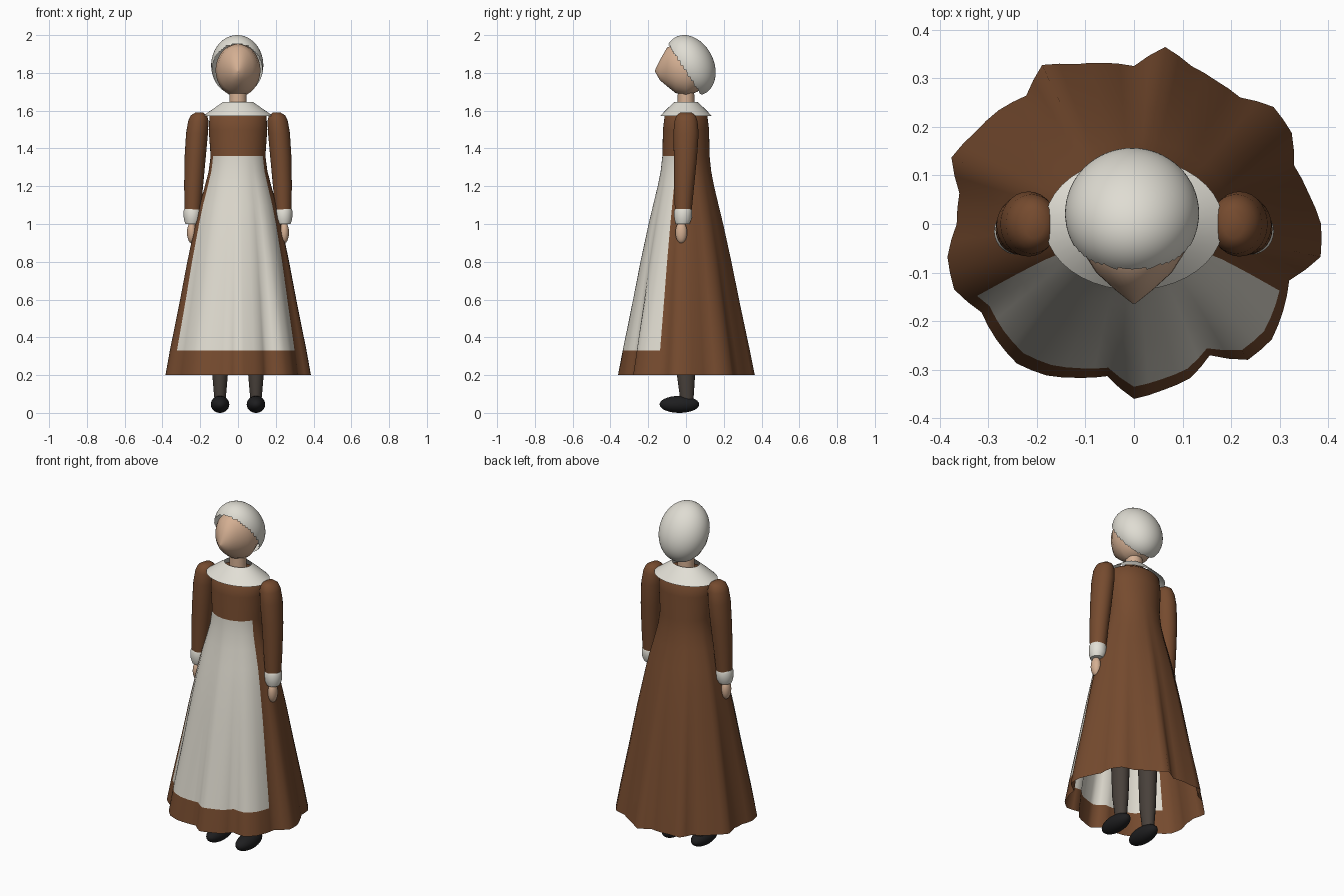
import bpy, bmesh, math
from math import sin, cos, radians, pi

if "Cube" in bpy.data.objects:
    bpy.data.objects.remove(bpy.data.objects["Cube"], do_unlink=True)


def material(name, r, g, b):
    m = bpy.data.materials.new(name)
    m.use_nodes = True
    m.diffuse_color = (r, g, b, 1)
    m.node_tree.nodes["Principled BSDF"].inputs["Base Color"].default_value = (r, g, b, 1)
    return m


brown = material("brown_cloth", 0.18, 0.07, 0.028)
linen = material("apron_linen", 0.73, 0.70, 0.62)
white = material("white_linen", 0.76, 0.74, 0.67)
grey_hair = material("grey_hair", 0.74, 0.72, 0.65)
skin = material("skin", 0.66, 0.43, 0.29)
stocking = material("dark_stocking", 0.065, 0.052, 0.043)
leather = material("black_leather", 0.013, 0.013, 0.014)


def finish(name, bm, mats, angle=60):
    bmesh.ops.recalc_face_normals(bm, faces=bm.faces[:])
    mesh = bpy.data.meshes.new(name)
    bm.to_mesh(mesh)
    bm.free()
    for m in mats:
        mesh.materials.append(m)
    ob = bpy.data.objects.new(name, mesh)
    bpy.context.collection.objects.link(ob)
    bpy.ops.object.select_all(action="DESELECT")
    ob.select_set(True)
    bpy.context.view_layer.objects.active = ob
    bpy.ops.object.shade_smooth_by_angle(angle=radians(angle))
    return ob


def loft(rows, cap_start=False, cap_end=False):
    """Bridge closed rows of points into a skin."""
    bm = bmesh.new()
    loops = [[bm.verts.new(p) for p in row] for row in rows]
    n = len(loops[0])
    for a, b in zip(loops, loops[1:]):
        for i in range(n):
            j = (i + 1) % n
            bm.faces.new((a[i], a[j], b[j], b[i]))
    if cap_start:
        bm.faces.new(loops[0])
    if cap_end:
        bm.faces.new(loops[-1])
    return bm


def oval(x, y, z, rx, ry, n=28):
    return [(x + rx * sin(2 * pi * i / n), y - ry * cos(2 * pi * i / n), z) for i in range(n)]


def ellipsoid(name, centre, radii, mat):
    bm = bmesh.new()
    bmesh.ops.create_uvsphere(bm, u_segments=24, v_segments=14, radius=1)
    for v in bm.verts:
        v.co = [c + r * k for c, r, k in zip(centre, radii, v.co)]
    return finish(name, bm, [mat])


# Gown: hem radius every 10 degrees, starting at the front and turning to +x
HEM = [.36, .347, .338, .312, .365, .37, .355, .34, .39, .385, .365, .351,
       .375, .375, .34, .34, .346, .37, .325, .337, .35, .378, .345, .364,
       .378, .40, .365, .365, .39, .394, .363, .37, .375, .36, .337, .318]
STEPS = 72
# height, half width, half depth
GOWN = [(1.61, .05, .05), (1.605, .11, .085), (1.58, .15, .112), (1.5, .155, .122),
        (1.36, .145, .125), (1.28, .155, .134), (1.2, .175, .15), (1.1, .202, .174),
        (1.0, .224, .198), (.8, .262, .241), (.6, .295, .28), (.33, .341, .335), (.2, .36, .36)]
rows = []
for z, rx, ry in GOWN:
    w = min(1, max(0, (1.36 - z) / 1.16))
    row = []
    for i in range(STEPS):
        a = 2 * pi * i / STEPS
        k, f = divmod(i, 2)
        p, q = HEM[k], HEM[(k + 1) % 36]
        hem = p if not f else (p + q) / 2
        s = 1 + w * (hem / .36 - 1)
        row.append((rx * s * sin(a), -ry * s * cos(a), z))
    rows.append(row)
bm = loft(rows)
# Apron: the front of the skirt between waist and hem border
bm.faces.ensure_lookup_table()
for idx, f in enumerate(bm.faces):
    ring, seg = divmod(idx, STEPS)
    top, low = GOWN[ring][0], GOWN[ring + 1][0]
    if top <= 1.36 and low >= .33 and (seg < 13 or seg >= STEPS - 13):
        f.material_index = 1
finish("gown_with_apron", bm, [brown, linen])

# Collar and neck
finish("collar", loft([oval(0, 0, 1.647, .078, .06, 40), oval(0, 0, 1.612, .128, .098, 40),
                       oval(0, 0, 1.573, .184, .136, 40)]), [white])
finish("neck", loft([oval(0, 0, 1.58, .047, .045), oval(0, 0, 1.74, .045, .043)], True, True), [skin])

# Head: ovals along the depth, drawn out to a pointed face
FACE = [(-.164, .003, 1.81, .004), (-.137, .037, 1.815, .055), (-.1, .078, 1.832, .103),
        (-.056, .106, 1.823, .129), (0, .119, 1.814, .14), (.06, .105, 1.825, .125), (.11, .05, 1.83, .07)]
finish("head", loft([[(x, y, z) for x, z, _ in oval(0, zc, 0, rx, rz, 32)]
                     for y, rx, zc, rz in FACE], True, True), [skin], 80)

# Hair: leaning egg shell, cut open around the face with a ragged edge
bm = bmesh.new()
bmesh.ops.create_uvsphere(bm, u_segments=64, v_segments=40, radius=1)
for v in bm.verts:
    x, y, z = v.co
    v.co = (-.004 + .138 * x, .022 + .131 * y - .032 * z, 1.84 + .16 * z)
gone = []
for f in bm.faces:
    c = f.calc_center_median()
    if c.y < -.098 - .64 * (c.z - 1.96):
        gone.append(f)
bmesh.ops.delete(bm, geom=gone, context="FACES")
finish("hair", bm, [grey_hair])

# Sleeve: height, centre x, centre y, half width, half depth
SLEEVE = [(1.59, .205, 0, .02, .03), (1.575, .207, 0, .043, .05), (1.545, .21, 0, .054, .061),
          (1.48, .217, 0, .058, .067), (1.35, .227, -.003, .056, .061),
          (1.2, .235, -.01, .05, .053), (1.05, .24, -.015, .042, .043)]
CUFF = [(1.08, .241, -.015, .043, .043), (1.07, .241, -.015, .047, .048),
        (1.025, .241, -.016, .046, .046), (1.0, .243, -.018, .035, .036)]
LEG = [(.8, .095, 0, .062, .065), (.2, .095, 0, .041, .048), (.06, .095, .005, .029, .034)]


def tube(name, rings, side, mat):
    finish(name, loft([oval(side * x, y, z, rx, ry) for z, x, y, rx, ry in rings], True, True), [mat])


for label, s in (("left", 1), ("right", -1)):
    tube(label + "_sleeve", SLEEVE, s, brown)
    tube(label + "_cuff", CUFF, s, white)
    tube(label + "_leg", LEG, s, stocking)
    ellipsoid(label + "_hand", (s * .245, -.025, .955), (.025, .031, .057), skin)
    ellipsoid(label + "_shoe", (s * .095, -.035, .045), (.049, .105, .045), leather)
